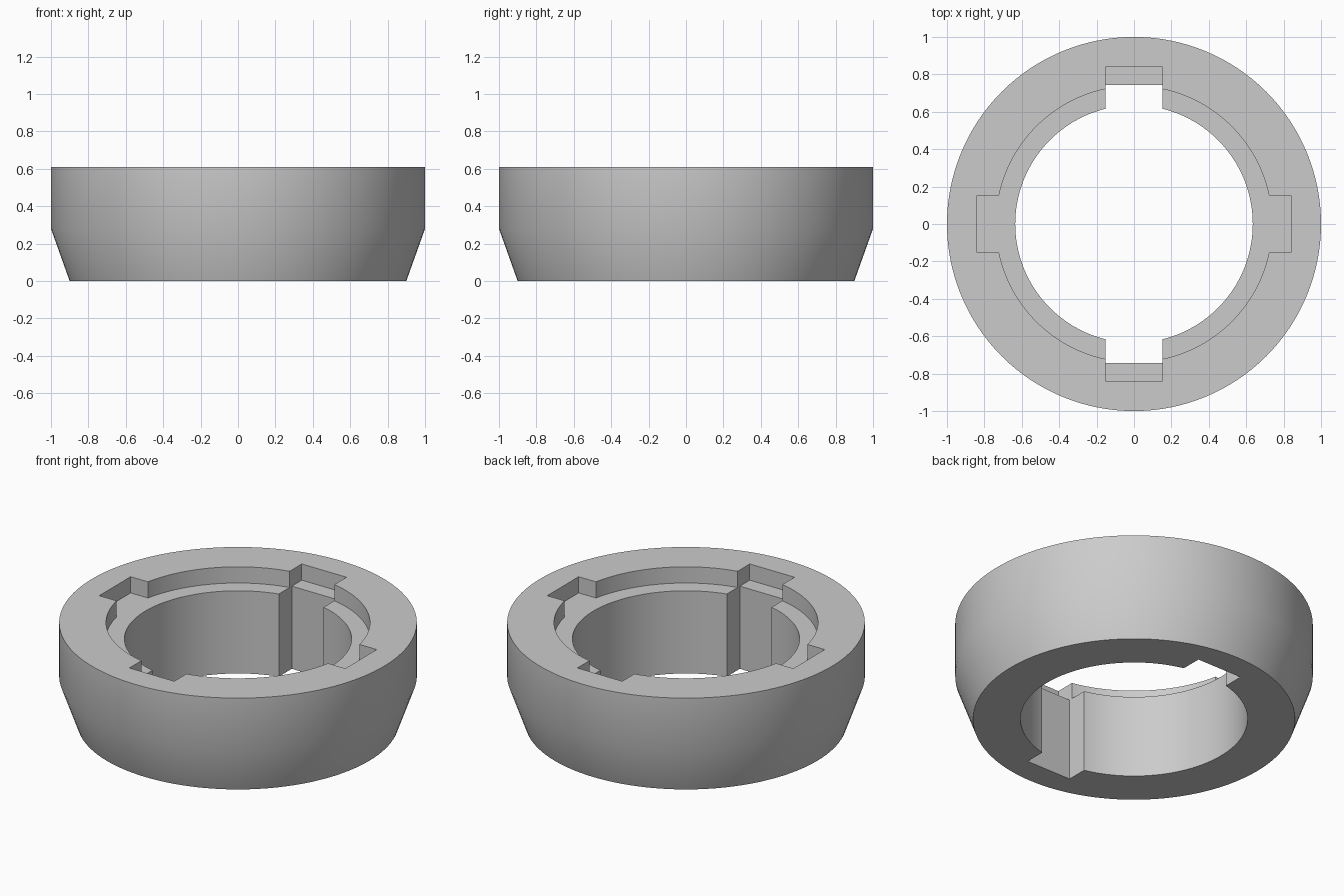
import bpy, bmesh, math
from mathutils import Matrix, Vector

cube = bpy.data.objects.get("Cube")
if cube:
    bpy.data.objects.remove(cube, do_unlink=True)

SEGMENTS = 128
TOP, LEDGE = 0.61, 0.51

grey = bpy.data.materials.new("plain grey")
grey.use_nodes = True
colour = (0.6, 0.6, 0.6, 1)
grey.diffuse_color = colour
grey.node_tree.nodes["Principled BSDF"].inputs["Base Color"].default_value = colour


def add_object(name, bm):
    bmesh.ops.recalc_face_normals(bm, faces=bm.faces)
    mesh = bpy.data.meshes.new(name)
    bm.to_mesh(mesh)
    bm.free()
    obj = bpy.data.objects.new(name, mesh)
    bpy.context.collection.objects.link(obj)
    mesh.materials.append(grey)
    return obj


def lathe(name, profile):
    """Closed (radius, height) profile turned around z."""
    bm = bmesh.new()
    rings = []
    for i in range(SEGMENTS):
        a = math.tau * i / SEGMENTS
        rings.append([bm.verts.new((r * math.cos(a), r * math.sin(a), z)) for r, z in profile])
    n = len(profile)
    for i in range(SEGMENTS):
        a, b = rings[i], rings[(i + 1) % SEGMENTS]
        for j in range(n):
            k = (j + 1) % n
            bm.faces.new((a[j], b[j], b[k], a[k]))
    return add_object(name, bm)


def cut_box(target, half_x, half_y, bottom):
    """Cut a centred box from the given height up through the top."""
    bm = bmesh.new()
    height = 1 - bottom
    bmesh.ops.create_cube(bm, size=1, matrix=Matrix.Translation(Vector((0, 0, bottom + height / 2)))
                          @ Matrix.Diagonal((2 * half_x, 2 * half_y, height, 1)))
    cutter = add_object("slot_cutter", bm)
    cutter.hide_render = True
    mod = target.modifiers.new("slot", 'BOOLEAN')
    mod.operation, mod.solver, mod.object = 'DIFFERENCE', 'EXACT', cutter
    bpy.ops.object.modifier_apply(modifier=mod.name)
    bpy.data.objects.remove(cutter, do_unlink=True)


# Tapered ring with a stepped bore
ring = lathe("collar_ring", [(0.9, 0), (1, 0.28), (1, TOP), (0.738, TOP),
                             (0.738, LEDGE), (0.635, LEDGE), (0.635, 0)])
bpy.context.view_layer.objects.active = ring
ring.select_set(True)

# Shallow notches on all four sides, keyways right through at front and back
cut_box(ring, 0.84, 0.153, LEDGE)
cut_box(ring, 0.153, 0.84, LEDGE)
cut_box(ring, 0.153, 0.743, -0.2)

bpy.ops.object.shade_smooth_by_angle(angle=math.radians(30))
